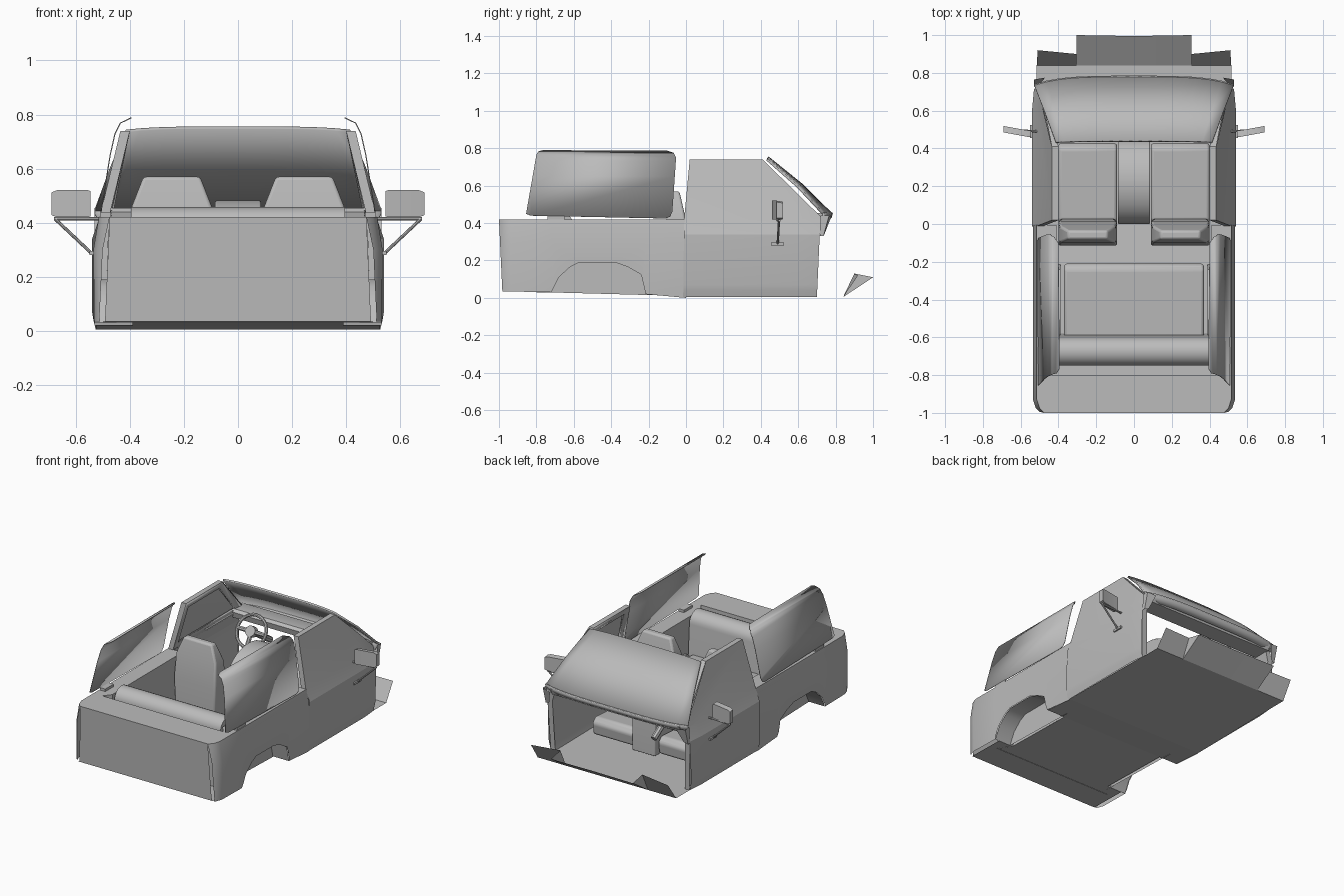
import bpy, bmesh, math
from mathutils import Vector

if "Cube" in bpy.data.objects:
    bpy.data.objects.remove(bpy.data.objects["Cube"])

grey = bpy.data.materials.new("body_grey")
grey.diffuse_color = (0.5, 0.5, 0.5, 1)
grey.use_nodes = True
grey.node_tree.nodes["Principled BSDF"].inputs["Base Color"].default_value = grey.diffuse_color


def interp(table, t):
    """Piecewise linear lookup in [(t, value), ...]."""
    if t <= table[0][0]:
        return table[0][1]
    for (a, va), (b, vb) in zip(table, table[1:]):
        if t <= b:
            return va + (vb - va) * (t - a) / (b - a)
    return table[-1][1]


def finish(bm, name, mirror=False, bevel=0, thick=0, angle=35):
    bmesh.ops.remove_doubles(bm, verts=bm.verts, dist=0.0005)
    bmesh.ops.recalc_face_normals(bm, faces=bm.faces)
    me = bpy.data.meshes.new(name)
    bm.to_mesh(me)
    bm.free()
    ob = bpy.data.objects.new(name, me)
    bpy.context.collection.objects.link(ob)
    me.materials.append(grey)
    if mirror:
        ob.modifiers.new("mirror", 'MIRROR').merge_threshold = 0.0005
    if thick:
        ob.modifiers.new("thick", 'SOLIDIFY').thickness = thick
    if bevel:
        b = ob.modifiers.new("bevel", 'BEVEL')
        b.width, b.segments = bevel, 3
    bpy.ops.object.select_all(action='DESELECT')
    ob.select_set(True)
    bpy.context.view_layer.objects.active = ob
    bpy.ops.object.shade_smooth_by_angle(angle=math.radians(angle))
    return ob


def polys(name, faces, **kw):
    bm = bmesh.new()
    for f in faces:
        bm.faces.new([bm.verts.new(p) for p in f])
    return finish(bm, name, **kw)


def loft(name, rows, close=False, caps=False, **kw):
    bm = bmesh.new()
    vs = [[bm.verts.new(p) for p in r] for r in rows]
    n = len(rows[0])
    for a, b in zip(vs, vs[1:]):
        for i in range(n if close else n - 1):
            j = (i + 1) % n
            bm.faces.new([a[i], a[j], b[j], b[i]])
    if caps:
        bm.faces.new(vs[0])
        bm.faces.new(vs[-1])
    return finish(bm, name, **kw)


def panel(name, outlines, xfun, zcuts=(), ycuts=(), **kw):
    """Side panel: flat (y, z) outlines, sliced, then pushed out to x = xfun(y, z)."""
    bm = bmesh.new()
    for o in outlines:
        bm.faces.new([bm.verts.new((0, y, z)) for y, z in o])
    for cuts, no in ((zcuts, (0, 0, 1)), (ycuts, (0, 1, 0))):
        for c in cuts:
            bmesh.ops.bisect_plane(bm, geom=bm.verts[:] + bm.edges[:] + bm.faces[:],
                                   plane_co=Vector(no) * c, plane_no=no)
    for v in bm.verts:
        v.co.x = xfun(v.co.y, v.co.z)
    return finish(bm, name, mirror=True, **kw)


def prism(name, prof, x0, x1, **kw):
    return loft(name, [[(x, y, z) for y, z in prof] for x in (x0, x1)], close=True, caps=True, **kw)


def box(name, x, y, z, **kw):
    return prism(name, [(y[0], z[0]), (y[1], z[0]), (y[1], z[1]), (y[0], z[1])], x[0], x[1], **kw)


def rod(name, a, b, r, sides=8, mirror=False):
    a, b = Vector(a), Vector(b)
    q = (b - a).to_track_quat('Z', 'Y')
    ring = [q @ Vector((r * math.cos(t), r * math.sin(t), 0))
            for t in (2 * math.pi * i / sides for i in range(sides))]
    return loft(name, [[a + p for p in ring], [b + p for p in ring]], close=True, caps=True, mirror=mirror)


# Rear tub sides with wheel arches
ARCH = [(-0.72, 0.03), (-0.68, 0.11), (-0.62, 0.165), (-0.57, 0.19), (-0.38, 0.19),
        (-0.31, 0.165), (-0.24, 0.125), (-0.215, 0.02)]
side_z = [(0.0, 0.525), (0.05, 0.535), (0.3, 0.535), (0.42, 0.515)]


def tub_x(y, z):
    return interp(side_z, z) - interp([(-1, 0.04), (-0.975, 0.015), (-0.93, 0)], y)


panel("tub_side", [[(-0.982, 0.035)] + ARCH + [(0, 0.0), (-0.005, 0.42), (-1, 0.42)]],
      tub_x, zcuts=(0.05, 0.3), ycuts=(-0.975, -0.93, -0.72, -0.215))
# Rear wall, top rim and inner lining
polys("tub_rear_wall", [[(0, -0.982, 0.035), (tub_x(-1, 0.035), -0.982, 0.035),
                         (tub_x(-1, 0.42), -1, 0.42), (0, -1, 0.42)]], mirror=True)
polys("tub_rim", [
    [(0, -1, 0.42), (0.475, -1, 0.42), (0.50, -0.975, 0.42), (0.515, -0.93, 0.42), (0.45, -0.80, 0.42), (0, -0.80, 0.42)],
    [(0.45, -0.80, 0.42), (0.515, -0.93, 0.42), (0.515, -0.005, 0.42), (0.41, -0.005, 0.42), (0.41, -0.75, 0.42)]],
    mirror=True)
polys("tub_lining", [
    [(0, -0.80, 0.42), (0.45, -0.80, 0.42), (0.45, -0.80, 0.03), (0, -0.80, 0.03)],
    [(0.45, -0.80, 0.42), (0.41, -0.75, 0.42), (0.41, -0.75, 0.03), (0.45, -0.80, 0.03)],
    [(0.41, -0.75, 0.42), (0.41, -0.005, 0.42), (0.41, -0.005, 0.01), (0.41, -0.75, 0.03)],
    [(0.41, -0.005, 0.42), (0.515, -0.005, 0.42), (0.525, -0.005, 0.01), (0.41, -0.005, 0.01)]], mirror=True)
# Wheel wells
loft("wheel_well", [[(x, y, z) for y, z in ARCH] for x in (0.53, 0.39)], mirror=True)
polys("wheel_well_inner", [[(0.39, y, z) for y, z in ARCH]], mirror=True)

# Floor with wheel notches and raised toe boards
fz = [(-0.98, 0.035), (-0.7, 0.03), (-0.22, 0.02), (0, 0.004), (1, 0.004)]
strips = [(-0.982, -0.72, 0.50), (-0.72, -0.215, 0.39), (-0.215, 0, 0.525), (0, 0.84, 0.515)]
floor = [[(0, a, interp(fz, a)), (w, a, interp(fz, a)), (w, b, interp(fz, b)), (0, b, interp(fz, b))]
         for a, b, w in strips]
floor += [[(0, 0.84, 0.004), (0.305, 0.84, 0.004), (0.305, 1, 0.11), (0, 0.995, 0.11)],
          [(0.305, 0.84, 0.004), (0.515, 0.84, 0.004), (0.51, 0.92, 0.12), (0.305, 0.90, 0.13)],
          [(0.305, 0.84, 0.004), (0.305, 1, 0.11), (0.305, 0.90, 0.13)]]
polys("floor", floor, mirror=True, angle=20)

# Doors: outer skin, inner card and window frame
door_z = [(0.0, 0.525), (0.04, 0.535), (0.07, 0.54), (0.34, 0.54), (0.42, 0.512), (0.74, 0.435)]
outer = [(-0.01, 0.42), (0.02, 0.74), (0.41, 0.74), (0.725, 0.43)]
inner = [(0.035, 0.45), (0.06, 0.705), (0.39, 0.705), (0.645, 0.45)]


def door_x(y, z):
    return interp(door_z, z) - interp([(0.6, 0), (0.73, 0.012)], y)


lower = [(-0.015, 0.005), (0.70, 0.005), (0.715, 0.34), (0.725, 0.43)]
panel("door_skin", [lower + [(0.41, 0.74), (0.02, 0.74), (-0.01, 0.42)]], door_x,
      zcuts=(0.04, 0.07, 0.34, 0.42), ycuts=(0.6,), angle=12)
panel("door_card", [lower + [(-0.01, 0.42)]], lambda y, z: door_x(y, z) - 0.035,
      zcuts=(0.07, 0.34), angle=12)
panel("door_window_frame", [[outer[i], outer[(i + 1) % 4], inner[(i + 1) % 4], inner[i]] for i in range(4)],
      lambda y, z: door_x(y, z) - 0.012, thick=0.022)
edge = lower + outer[2:0:-1] + outer[:1]
loft("door_edge", [[(door_x(y, z) - d, y, z) for y, z in edge] for d in (0, 0.035)], close=True, mirror=True)

# Rear side panes, curling inward at the top
pane_z = [(0.42, 0.512), (0.65, 0.475), (0.73, 0.457), (0.77, 0.437), (0.79, 0.395)]
panel("rear_side_pane", [[(-0.855, 0.45), (-0.80, 0.765), (-0.79, 0.783), (-0.765, 0.79), (-0.10, 0.787),
                          (-0.065, 0.775), (-0.053, 0.75), (-0.073, 0.46), (-0.085, 0.435), (-0.11, 0.425),
                          (-0.83, 0.44)]],
      lambda y, z: interp(pane_z, z), zcuts=(0.65, 0.73, 0.755, 0.77, 0.78), thick=0.004)
box("pane_hinge", (0.47, 0.51), (-0.74, -0.65), (0.415, 0.437), mirror=True)

# Windscreen, bowed across its width
T = [i / 8 - 1 for i in range(17)]


def screen_row(w, y, z, bow, drop):
    return [(w * t, y - bow * t ** 4, z - drop * t ** 4) for t in T]


loft("windscreen", [screen_row(0.415, 0.442, 0.756, 0.005, 0.012), screen_row(0.475, 0.62, 0.612, 0.02, 0.012),
                    screen_row(0.53, 0.785, 0.45, 0.045, 0.0)], thick=0.012)
# Cowl lip and lower corner posts under the glass
loft("cowl", [screen_row(0.53, 0.785, 0.455, 0.045, 0.0), screen_row(0.53, 0.78, 0.43, 0.045, 0.0),
              screen_row(0.515, 0.755, 0.405, 0.03, 0.0)], thick=0.008)
polys("corner_post", [[(0.53, 0.72, 0.44), (0.53, 0.765, 0.44), (0.53, 0.735, 0.33), (0.53, 0.715, 0.33)],
                      [(0.53, 0.765, 0.44), (0.47, 0.775, 0.43), (0.50, 0.74, 0.34), (0.53, 0.735, 0.33)]], mirror=True)
# Dashboard
prism("dashboard", [(0.62, 0.40), (0.74, 0.40), (0.755, 0.44), (0.73, 0.455), (0.63, 0.455), (0.61, 0.44)],
      -0.48, 0.48)

# Front seats: cushion and tapered backrest
for name, s in (("left", -1), ("right", 1)):
    c = 0.245 * s
    loft(name + "_seat_back",
         [[(c - w, a, z), (c + w, a, z), (c + w, b, z), (c - w, b, z)] for z, w, a, b in
          ((0.06, 0.145, -0.11, 0.03), (0.30, 0.155, -0.115, 0.015), (0.46, 0.148, -0.10, -0.01),
           (0.57, 0.105, -0.08, -0.035))], close=True, caps=True, bevel=0.012)
    prism(name + "_seat_cushion", [(-0.03, 0.03), (0.42, 0.03), (0.43, 0.11), (0.40, 0.145), (0.02, 0.12)],
          c - 0.155, c + 0.155, bevel=0.015)

# Engine cover between the seats
arch = [(0.225 + 0.225 * math.cos(a), 0.31 + 0.172 * math.sin(a))
        for a in (math.pi * i / 16 for i in range(17))]
prism("engine_cover", [(0, 0.02)] + [(0.45, 0.02)] + arch, -0.085, 0.085, bevel=0.006)

# Rear bench: cushion and rolled backrest
prism("bench_cushion", [(-0.60, 0.03), (-0.21, 0.03), (-0.21, 0.19), (-0.24, 0.21), (-0.60, 0.19)],
      -0.37, 0.37, bevel=0.015)
roll = [(-0.675 + 0.075 * math.cos(a), 0.385 + 0.072 * math.sin(a))
        for a in (math.pi * i / 12 for i in range(13))]
prism("bench_back", [(-0.75, 0.05), (-0.58, 0.05)] + roll, -0.395, 0.395)

# Steering wheel and column
hub = Vector((-0.25, 0.50, 0.41))
bpy.ops.mesh.primitive_torus_add(location=hub, rotation=(math.radians(60), 0, 0), major_radius=0.105,
                                 minor_radius=0.011, major_segments=28, minor_segments=8)
wheel = bpy.context.object
wheel.name = "steering_wheel"
wheel.data.materials.append(grey)
bpy.ops.object.shade_smooth_by_angle(angle=math.radians(35))
for i, a in enumerate((0, 180, 270)):
    ca, sa = math.cos(math.radians(a)), math.sin(math.radians(a))
    rod("wheel_spoke_%d" % i, hub, hub + 0.1 * Vector((ca, sa * 0.5, sa * 0.87)), 0.014)
rod("wheel_hub", hub + Vector((0, -0.015, 0.008)), hub + Vector((0, 0.02, -0.012)), 0.035, 12)
rod("steering_column", hub, (-0.25, 0.70, 0.28), 0.02)

# Door mirrors with brackets
loft("mirror", [[(x, y + 0.012, 0.42 + c), (x, y + 0.012, 0.515 - c), (x, y - 0.022, 0.52 - c), (x, y - 0.022, 0.42 + c)]
                for x, y, c in ((0.545, 0.482, 0.004), (0.555, 0.482, 0), (0.67, 0.503, 0), (0.69, 0.507, 0.008))],
     close=True, caps=True, mirror=True)
rod("mirror_arm", (0.51, 0.49, 0.414), (0.68, 0.50, 0.414), 0.006, mirror=True)
rod("mirror_brace", (0.54, 0.49, 0.285), (0.675, 0.497, 0.412), 0.006, mirror=True)
box("mirror_foot", (0.535, 0.55), (0.455, 0.525), (0.28, 0.295), mirror=True)
